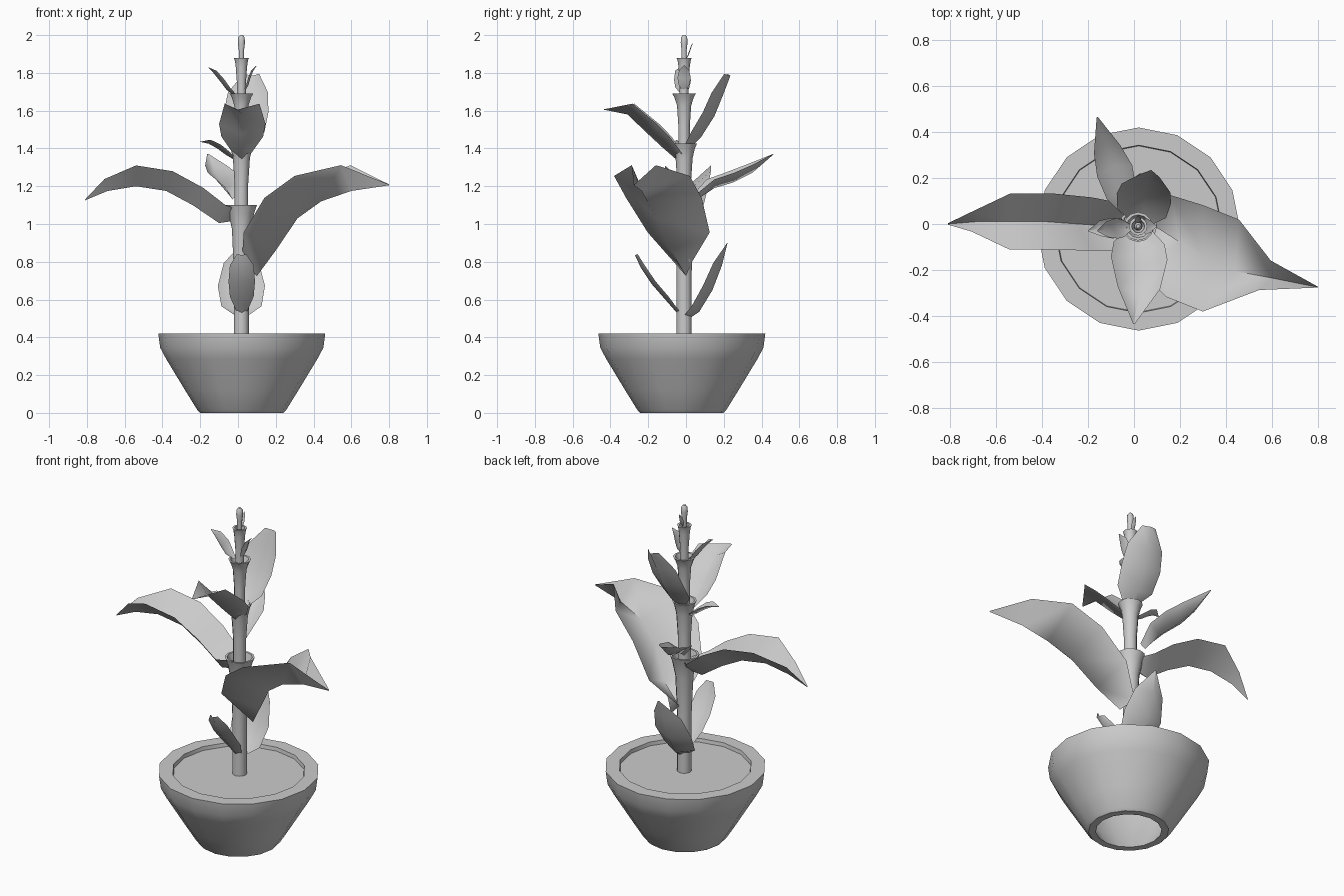
import bpy, math
from mathutils import Vector


def make_object(name, verts, faces, angle=40):
    mesh = bpy.data.meshes.new(name)
    mesh.from_pydata(verts, [], faces)
    mesh.update()
    obj = bpy.data.objects.new(name, mesh)
    bpy.context.collection.objects.link(obj)
    bpy.ops.object.select_all(action='DESELECT')
    obj.select_set(True)
    bpy.context.view_layer.objects.active = obj
    bpy.ops.object.shade_smooth_by_angle(angle=math.radians(angle))
    return obj


def lathe(name, profile, sides, cx, cy, cap_end=False):
    """Revolve (radius, height) points around a vertical axis."""
    verts, faces = [], []
    for r, z in profile:
        for k in range(sides):
            a = math.tau * k / sides
            verts.append((cx + r * math.cos(a), cy + r * math.sin(a), z))
    for i in range(len(profile) - 1):
        for k in range(sides):
            n = (k + 1) % sides
            faces.append((i * sides + k, i * sides + n,
                          (i + 1) * sides + n, (i + 1) * sides + k))
    if cap_end:
        start = (len(profile) - 1) * sides
        faces.append(tuple(range(start, start + sides)))
    return make_object(name, verts, faces)


def leaf(name, spine, width, lift, shape, power=0.5):
    """Folded blade: midrib points with two edges raised along the normal."""
    pts = [Vector(p) for p in spine]
    heading = pts[-1] - pts[0]
    side = Vector((-heading.y, heading.x, 0)).normalized()
    verts, faces = [], []
    for i, p in enumerate(pts):
        tangent = (pts[min(i + 1, len(pts) - 1)] - pts[max(i - 1, 0)]).normalized()
        up = tangent.cross(side).normalized()
        fold = 0.03 if shape[i] < 0.05 and i else shape[i] ** power
        raised = up * lift * fold
        out = side * width * shape[i]
        verts += [p + out + raised, p, p - out + raised]
    for i in range(len(pts) - 1):
        a = 3 * i
        faces += [(a, a + 3, a + 4, a + 1), (a + 1, a + 4, a + 5, a + 2)]
    return make_object(name, verts, faces, 80)


# Pot: open hole in the bottom, thick wall, soil just below the rim
PX, PY = 0.02, -0.022
lathe("pot", [(0.36, 0.385), (0.33, 0.285), (0.25, 0.11), (0.18, 0.0), (0.22, 0), (0.235, 0.015), (0.30, 0.12),
              (0.40, 0.285), (0.432, 0.345), (0.442, 0.42), (0.365, 0.42), (0.36, 0.385)],
      16, PX, PY)
lathe("soil", [(0.364, 0.398)], 16, PX, PY, True)

# Stem: nested sheaths, each flaring at its top
SX, SY = 0.018, -0.01
sheaths = [(0.39, 1.10, 0.040, 0.082), (1.00, 1.425, 0.036, 0.068),
           (1.34, 1.69, 0.030, 0.062), (1.62, 1.88, 0.024, 0.040)]
for i, (z0, z1, r, flare) in enumerate(sheaths):
    h = z1 - z0
    lathe(f"stem_sheath_{i + 1}",
          [(r, z0), (r, z0 + 0.5 * h), (r * 1.25, z0 + 0.82 * h), (0.35 * r + 0.65 * flare, z1 - 0.06 * h),
           (flare, z1), (flare - 0.012, z1), (r * 1.08, z1 - 0.12 * h), (r * 0.7, z1 - 0.2 * h)],
          12, SX, SY)
lathe("stem_tip", [(0.014, 1.82), (0.014, 1.92), (0.019, 1.96), (0.017, 1.988), (0.008, 2.0)],
      10, SX, SY, True)

# Leaves
POINTED = (0.3, 0.85, 1, 0.75, 0.04)
BLUNT = (0.35, 0.9, 1, 0.9, 0.35)
leaf("large_left_leaf",
     [(0.0, 0, 1.02), (-0.1, -0.01, 1.005), (-0.24, 0, 1.10), (-0.38, 0.01, 1.175),
      (-0.54, 0.01, 1.20), (-0.69, 0.01, 1.175), (-0.81, 0, 1.125)],
     0.122, 0.11, (0.3, 0.85, 0.95, 1, 1, 0.35, 0.02))
leaf("large_right_leaf",
     [(0.10, 0.0, 0.725), (0.20, -0.08, 0.86), (0.315, -0.155, 1.03), (0.44, -0.205, 1.12),
      (0.60, -0.235, 1.175), (0.80, -0.275, 1.205)],
     0.215, 0.15, (0.01, 0.82, 1, 1, 0.32, 0.01), 0.06)
leaf("lower_front_leaf",
     [(0.02, -0.04, 0.52), (0.02, -0.11, 0.60), (0.02, -0.18, 0.68), (0.02, -0.24, 0.77), (0.02, -0.27, 0.835)],
     0.07, 0.025, BLUNT)
leaf("lower_back_leaf",
     [(0.02, 0.01, 0.495), (0.02, 0.07, 0.535), (0.02, 0.14, 0.65), (0.02, 0.19, 0.78), (0.03, 0.22, 0.90)],
     0.125, 0.05, POINTED)
leaf("upper_front_leaf",
     [(0.02, -0.05, 1.34), (0.02, -0.13, 1.41), (0.02, -0.20, 1.475), (0.02, -0.31, 1.58), (0.0, -0.435, 1.605)],
     0.123, 0.075, (0.4, 0.9, 1, 0.75, 0.03))
leaf("middle_back_leaf",
     [(-0.03, 0.06, 1.13), (-0.06, 0.15, 1.19), (-0.09, 0.25, 1.22), (-0.125, 0.35, 1.27), (-0.16, 0.465, 1.37)],
     0.08, 0.055, POINTED)
leaf("upper_back_leaf",
     [(0.035, 0.02, 1.40), (0.04, 0.08, 1.46), (0.05, 0.15, 1.57), (0.06, 0.195, 1.68), (0.075, 0.235, 1.785)],
     0.12, 0.045, BLUNT)
leaf("middle_left_leaf",
     [(-0.02, -0.01, 1.34), (-0.07, -0.015, 1.37), (-0.11, -0.02, 1.40), (-0.155, -0.02, 1.425), (-0.20, -0.03, 1.435)],
     0.045, 0.025, POINTED)
leaf("top_left_leaf",
     [(-0.02, -0.015, 1.68), (-0.06, -0.02, 1.71), (-0.09, -0.02, 1.75), (-0.13, -0.025, 1.80), (-0.16, -0.03, 1.83)],
     0.045, 0.02, POINTED)
leaf("top_right_leaf",
     [(0.035, -0.01, 1.70), (0.055, -0.01, 1.735), (0.065, -0.01, 1.77), (0.08, -0.01, 1.81), (0.10, -0.01, 1.84)],
     0.035, 0.012, POINTED)
leaf("tip_leaf",
     [(0.018, 0.0, 1.87), (0.018, 0.012, 1.89), (0.018, 0.02, 1.91), (0.018, 0.03, 1.94), (0.018, 0.037, 1.96)],
     0.014, 0.005, POINTED)
